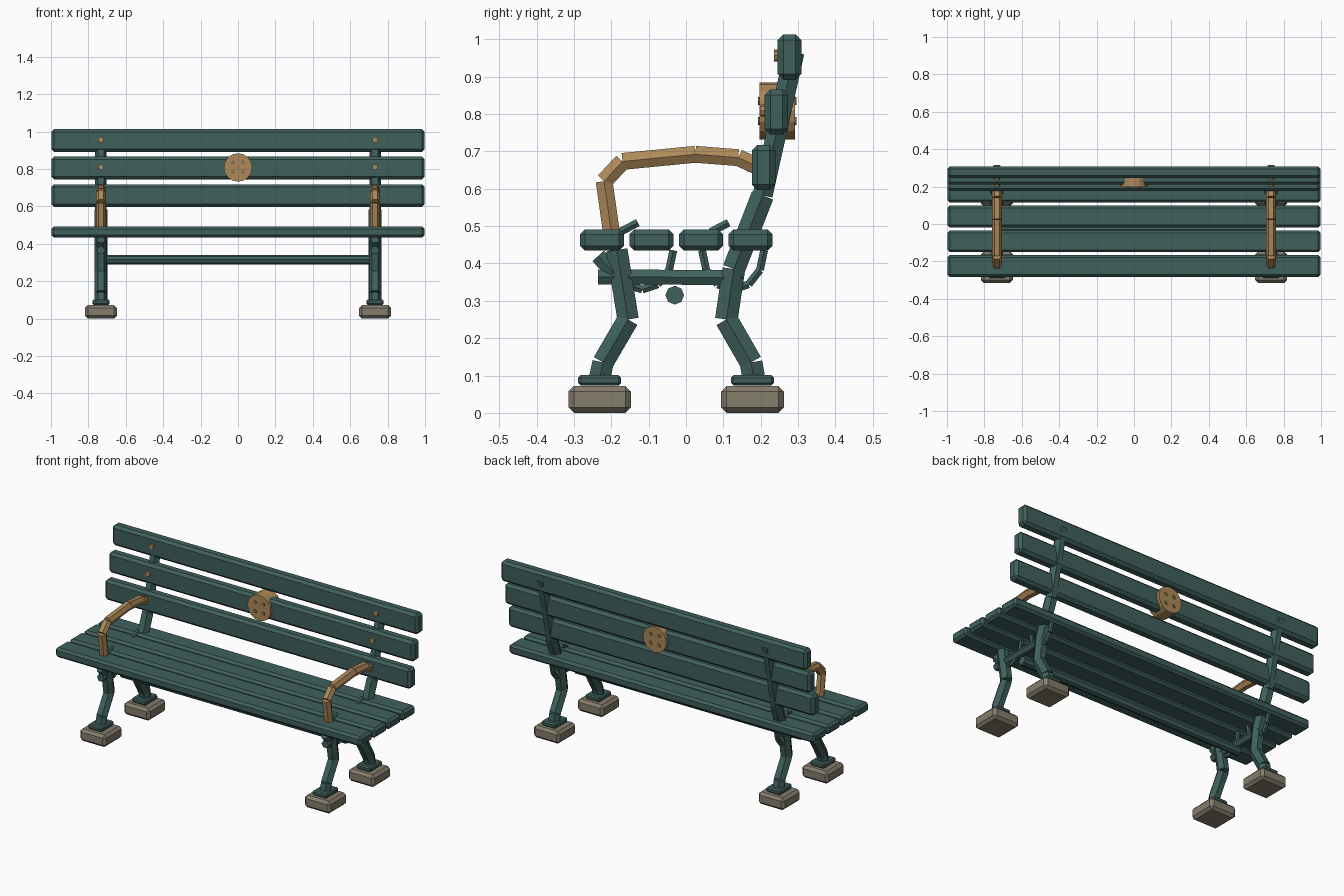
import bpy, bmesh, math
from mathutils import Matrix, Vector

if "Cube" in bpy.data.objects:
    bpy.data.objects.remove(bpy.data.objects["Cube"], do_unlink=True)


def material(name, rgb):
    m = bpy.data.materials.new(name)
    m.use_nodes = True
    m.diffuse_color = (*rgb, 1)
    m.node_tree.nodes["Principled BSDF"].inputs["Base Color"].default_value = (*rgb, 1)
    return m


GREEN = material("painted_green", (0.05, 0.118, 0.108))
GOLD = material("warm_bronze", (0.42, 0.25, 0.1))
STONE = material("concrete", (0.235, 0.205, 0.15))
BROWN = material("dull_bronze", (0.25, 0.16, 0.08))


def finish(name, bm, mat):
    me = bpy.data.meshes.new(name)
    bm.to_mesh(me)
    bm.free()
    me.materials.append(mat)
    ob = bpy.data.objects.new(name, me)
    bpy.context.scene.collection.objects.link(ob)
    return ob


def block(name, centre, size, bevel, mat):
    """Box with a single chamfer on every edge."""
    bm = bmesh.new()
    bmesh.ops.create_cube(bm, size=1)
    bmesh.ops.scale(bm, vec=size, verts=bm.verts)
    bmesh.ops.bevel(bm, geom=bm.edges[:], offset=bevel, segments=1, affect='EDGES')
    bmesh.ops.translate(bm, vec=centre, verts=bm.verts)
    return finish(name, bm, mat)


def rods(name, points, radius, mat, sides=6):
    """Straight prisms, one per step of the path, with butted ends."""
    bm = bmesh.new()
    for a, b in zip(points, points[1:]):
        a, b = Vector(a), Vector(b)
        d = (b - a).normalized()
        side = Vector((0, 0, 1)) if abs(d.x) > 0.9 else Vector((1, 0, 0))
        rot = Matrix((side.cross(d), side, d)).transposed().to_4x4()
        bmesh.ops.create_cone(bm, cap_ends=True, segments=sides, radius1=radius,
                              radius2=radius, depth=(b - a).length,
                              matrix=Matrix.Translation((a + b) / 2) @ rot)
    return finish(name, bm, mat)


# Seat slats
for i in range(4):
    block(f"seat_slat_{i + 1}", (0, -0.225 + 0.1325 * i, 0.4625),
          (1.996, 0.117, 0.057), 0.013, GREEN)

# Back slats, stepping up and back
BACK = [(0.2075, 0.657), (0.242, 0.805), (0.277, 0.952)]
for i, (y, z) in enumerate(BACK):
    block(f"back_slat_{i + 1}", (0, y, z), (1.996, 0.063, 0.121), 0.015, GREEN)

# End frames
for label, x in (("left", 0.733), ("right", -0.733)):

    def path(*yz):
        return [(x, y, z) for y, z in yz]

    for end, y in (("front", -0.231), ("rear", 0.178)):
        block(f"{label}_{end}_footing", (x, y, 0.036), (0.17, 0.168, 0.072), 0.015, STONE)
        block(f"{label}_{end}_foot_plate", (x, y, 0.087), (0.092, 0.115, 0.028), 0.007, GREEN)

    rods(f"{label}_front_leg",
         path((-0.232, 0.09), (-0.222, 0.135), (-0.155, 0.25), (-0.185, 0.436)), 0.033, GREEN)
    rods(f"{label}_front_leg_knuckle", path((-0.235, 0.42), (-0.18, 0.36)), 0.024, GREEN)
    rods(f"{label}_rear_leg",
         path((0.182, 0.09), (0.174, 0.135), (0.108, 0.25), (0.128, 0.385), (0.205, 0.582)),
         0.035, GREEN)
    rods(f"{label}_back_post", path((0.205, 0.582), (0.29, 0.965)), 0.031, GREEN)
    rods(f"{label}_side_brace", path((-0.235, 0.364), (0.15, 0.362)), 0.023, GREEN)

    # Curled supports below the seat and their tips above it
    for end, y in (("front", -0.117), ("rear", 0.126)):
        arc = [(y - 0.083 * math.cos(math.pi * k / 6),
                0.435 - 0.105 * math.sin(math.pi * k / 6)) for k in range(7)]
        rods(f"{label}_{end}_scroll", path(*arc), 0.012, GREEN)
        rods(f"{label}_{end}_scroll_tip",
             path((y - 0.06, 0.484), (y - 0.01 - 0.002, 0.509)), 0.012, GREEN)

    # Armrest
    rods(f"{label}_armrest",
         path((-0.2, 0.485), (-0.219, 0.62), (-0.17, 0.673), (0.025, 0.692),
              (0.14, 0.683), (0.19, 0.66)), 0.026, GOLD)

    # Bolt heads on the back slats
    for i, (y, z) in enumerate(BACK):
        rods(f"{label}_bolt_{i + 1}", path((y - 0.042, z + 0.004), (y - 0.02, z + 0.004)),
             0.016, GOLD, 8)

# Cross rod between the end frames
rods("cross_rod", [(-0.733, -0.03, 0.315), (0.733, -0.03, 0.315)], 0.025, GREEN, 8)

# Round medallion through the middle back slat, with four dots on each face
rods("medallion", [(0, 0.197, 0.808), (0, 0.292, 0.808)], 0.076, GOLD, 16)
for face, y in (("front", 0.195), ("back", 0.294)):
    for i, (sx, sz) in enumerate(((-1, -1), (1, -1), (-1, 1), (1, 1))):
        px, pz = 0.027 * sx, 0.808 + 0.027 * sz
        rods(f"medallion_{face}_dot_{i + 1}",
             [(px, y - 0.002, pz), (px, y + 0.002, pz)], 0.011, BROWN, 8)
